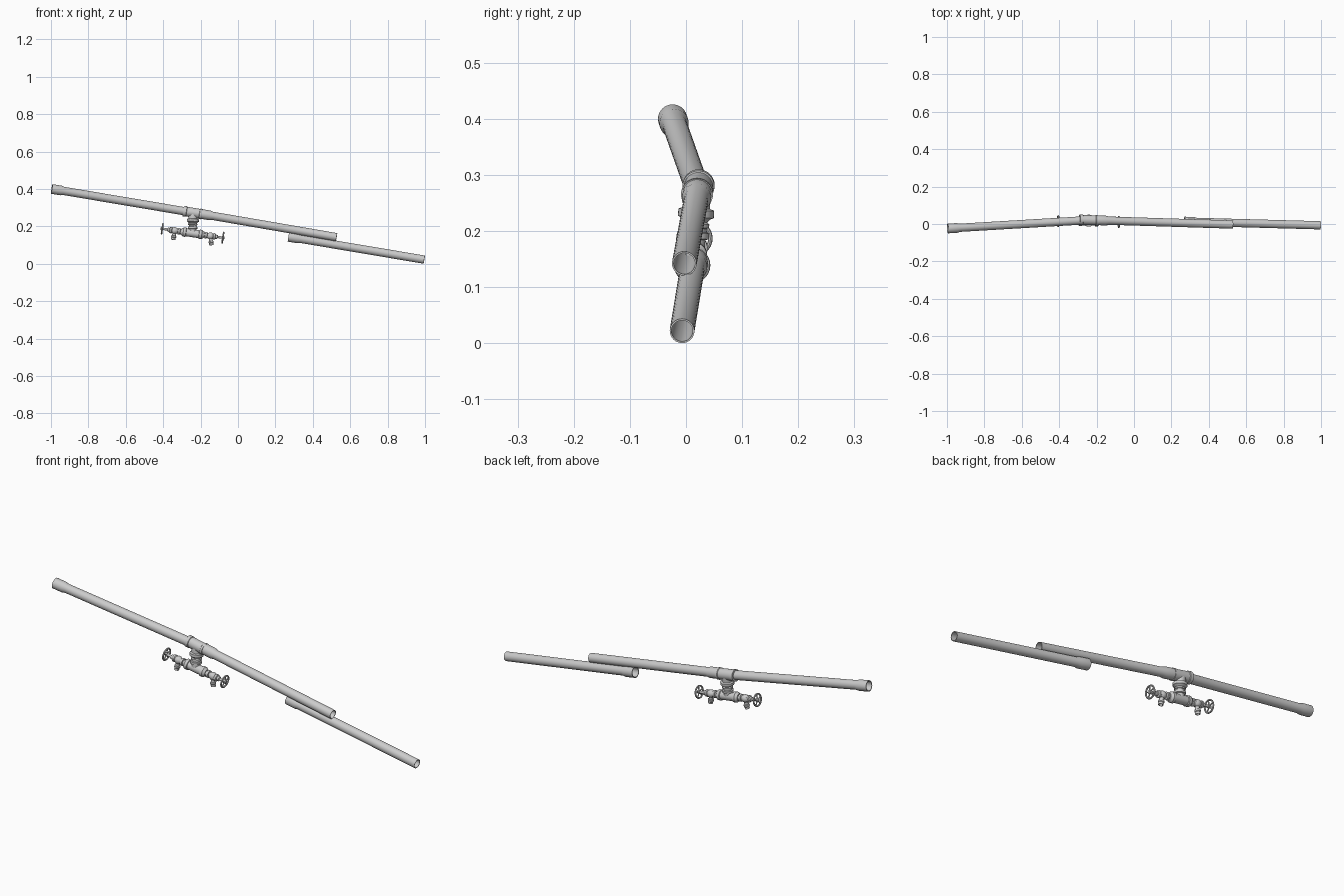
import bpy
import bmesh
from math import pi, radians
from mathutils import Vector, Matrix

cube = bpy.data.objects.get("Cube")
if cube:
    bpy.data.objects.remove(cube, do_unlink=True)


def frame(origin, axis, up=(0, 0, 1)):
    """Matrix whose local z follows axis and local x leans towards up."""
    z = Vector(axis).normalized()
    x = Vector(up) - z * z.dot(Vector(up))
    if x.length < 0.01:
        x = Vector((1, 0, 0)) - z * z.x
    x.normalize()
    m = Matrix((x, z.cross(x), z)).transposed().to_4x4()
    m.translation = origin
    return m


def lathe(name, profile, matrix, closed=False, steps=32):
    """Spin (distance, radius) points about the local z axis."""
    bm = bmesh.new()
    verts = [bm.verts.new((r, 0, t)) for t, r in profile]
    pairs = list(zip(verts, verts[1:]))
    if closed:
        pairs.append((verts[-1], verts[0]))
    edges = [bm.edges.new(p) for p in pairs]
    bmesh.ops.spin(bm, geom=verts + edges, cent=(0, 0, 0), axis=(0, 0, 1),
                   angle=2 * pi, steps=steps, use_merge=True)
    bmesh.ops.remove_doubles(bm, verts=bm.verts, dist=1e-5)
    bmesh.ops.recalc_face_normals(bm, faces=bm.faces)
    mesh = bpy.data.meshes.new(name)
    bm.to_mesh(mesh)
    bm.free()
    ob = bpy.data.objects.new(name, mesh)
    bpy.context.collection.objects.link(ob)
    ob.matrix_world = matrix
    bpy.ops.object.select_all(action="DESELECT")
    ob.select_set(True)
    bpy.context.view_layer.objects.active = ob
    bpy.ops.object.shade_smooth_by_angle(angle=radians(35))
    return ob


def solid(name, profile, matrix, steps=32):
    """Lathe with both ends closed by a flat disc."""
    ends = [(profile[0][0], 0)] + profile + [(profile[-1][0], 0)]
    return lathe(name, ends, matrix, steps=steps)


R, BORE, BELL = 0.022, 0.019, 0.026


def pipe(name, start, end):
    """Hollow pipe with a widened socket at its start."""
    start, end = Vector(start), Vector(end)
    n = (end - start).length
    lathe(name, [(0, BELL), (0.05, BELL), (0.066, R), (n, R), (n, BORE),
                 (0.058, BORE), (0.052, R), (0, R)],
          frame(start, end - start), closed=True)


# Main pipes
joint = Vector((-0.24, 0.021, 0.273))
pipe("upper_pipe", (-0.996, -0.024, 0.4), joint)
pipe("middle_pipe", (-0.2, 0.02, 0.267), (0.527, -0.003, 0.142))
pipe("lower_pipe", (0.27, 0.013, 0.144), (0.996, -0.007, 0.022))

# Tee fitting on the main run
run = Vector((0.727, -0.023, -0.125)).normalized()
branch_end = Vector((-0.243, 0.013, 0.163))
drop = branch_end - joint
lathe("tee_run", [(-0.052, 0.0285), (-0.036, 0.0285), (-0.034, BELL),
                  (0.034, BELL), (0.036, 0.0285), (0.046, 0.0285),
                  (0.046, BORE), (-0.052, BORE)],
      frame(joint, run), closed=True)
solid("tee_branch", [(0, 0.024), (0.032, 0.024), (0.035, 0.032), (0.048, 0.032),
                     (0.051, 0.026), (0.056, 0.021), (0.06, 0.025), (0.066, 0.025),
                     (0.068, 0.021), (0.074, 0.021), (0.076, 0.026), (0.086, 0.026),
                     (0.088, 0.02), (0.11, 0.02)], frame(joint, drop))

# Manifold body, symmetrical about the branch
axis = Vector((0.325, -0.004, -0.048)).normalized()
half = [(0.034, 0.021), (0.036, 0.025), (0.05, 0.025), (0.054, 0.021), (0.062, 0.017)]
solid("manifold", [(-t, r) for t, r in reversed(half)] + half, frame(branch_end, axis))


def valve(side, direction):
    """Tap with threaded neck, body, bonnet, spout and handwheel."""
    m = frame(branch_end, direction)
    solid(side + "_valve_body",
          [(0.05, 0.013), (0.066, 0.013), (0.068, 0.018), (0.078, 0.018),
           (0.08, 0.012), (0.085, 0.015), (0.092, 0.0185), (0.102, 0.0185),
           (0.11, 0.014), (0.113, 0.017), (0.122, 0.017), (0.125, 0.011),
           (0.134, 0.011), (0.137, 0.006), (0.172, 0.006)], m)
    # Downturned spout
    down = (drop.normalized() + direction * 0.15).normalized()
    root = branch_end + direction * 0.096
    lathe(side + "_spout",
          [(0, 0.01), (0.028, 0.01), (0.03, 0.014), (0.037, 0.014), (0.04, 0.0115),
           (0.05, 0.0115), (0.05, 0.008), (0, 0.008)],
          frame(root, down), closed=True, steps=20)
    # Handwheel
    hub = branch_end + direction * 0.164
    wheel = frame(hub, direction)
    solid(side + "_wheel_hub", [(-0.005, 0.009), (0.005, 0.009), (0.009, 0.006)],
          wheel, steps=16)
    ring = [Matrix.Rotation(i * pi / 4, 2) @ Vector((0.004, 0)) for i in range(8)]
    lathe(side + "_wheel_rim", [(p.x, 0.0285 + p.y) for p in ring], wheel,
          closed=True, steps=28)
    for i in range(5):
        spoke = Matrix.Rotation(i * 2 * pi / 5, 3, direction) @ wheel.col[0].xyz
        solid(side + "_wheel_spoke", [(0.004, 0.003), (0.028, 0.003)],
              frame(hub, spoke), steps=8)


valve("right", -axis)
valve("left", axis)
